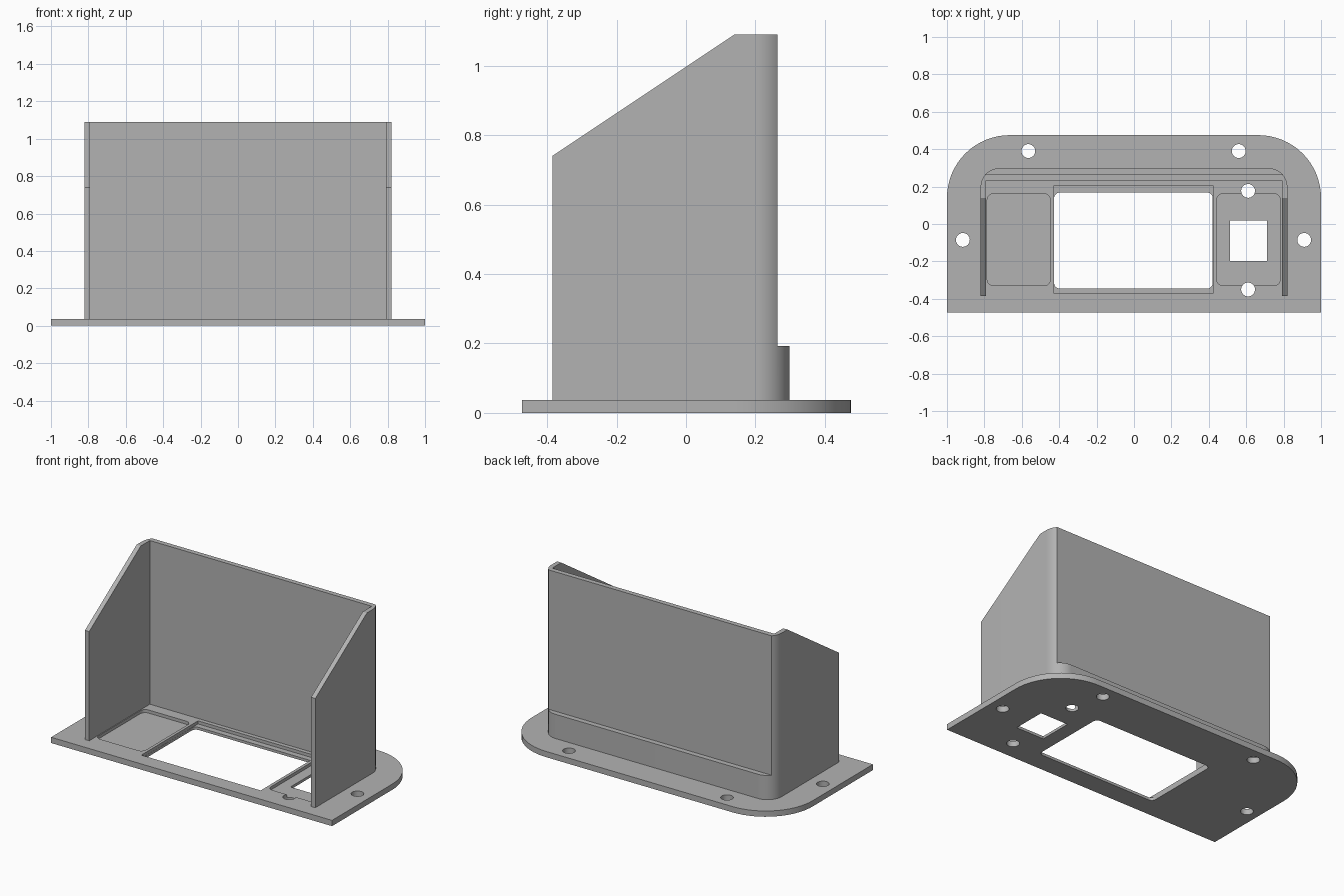
import bpy, bmesh, math
from mathutils import Vector

cube = bpy.data.objects.get("Cube")
if cube:
    bpy.data.objects.remove(cube, do_unlink=True)

grey = bpy.data.materials.new("light_grey")
grey.use_nodes = True
COLOUR = (0.45, 0.45, 0.45, 1)
grey.diffuse_color = COLOUR
grey.node_tree.nodes["Principled BSDF"].inputs["Base Color"].default_value = COLOUR


def rounded(corners, steps=16):
    """Outline from (x, y, radius) corners, right-angled where rounded."""
    out = []
    for i, (x, y, r) in enumerate(corners):
        p = Vector((x, y))
        if r == 0:
            out.append(p)
            continue
        a = (Vector(corners[i - 1][:2]) - p).normalized() * r
        b = (Vector(corners[(i + 1) % len(corners)][:2]) - p).normalized() * r
        for k in range(steps + 1):
            t = k / steps * math.pi / 2
            out.append(p + a * (1 - math.sin(t)) + b * (1 - math.cos(t)))
    return out


def rect(x0, x1, y0, y1, front=0, back=0):
    return rounded([(x0, y0, front), (x1, y0, front), (x1, y1, back), (x0, y1, back)])


def circle(x, y, r, n=32):
    return [Vector((x + r * math.cos(k * math.tau / n), y + r * math.sin(k * math.tau / n)))
            for k in range(n)]


def prism(name, outline, lo, hi, sideways=False):
    """Extrude an outline along z, or a (y, z) outline along x."""
    bm = bmesh.new()
    place = (lambda p: (lo, p.x, p.y)) if sideways else (lambda p: (p.x, p.y, lo))
    face = bm.faces.new([bm.verts.new(place(p)) for p in outline])
    top = bmesh.ops.extrude_face_region(bm, geom=[face])["geom"]
    shift = (hi - lo, 0, 0) if sideways else (0, 0, hi - lo)
    bmesh.ops.translate(bm, vec=shift, verts=[v for v in top if isinstance(v, bmesh.types.BMVert)])
    bmesh.ops.recalc_face_normals(bm, faces=bm.faces)
    mesh = bpy.data.meshes.new(name)
    bm.to_mesh(mesh)
    bm.free()
    mesh.materials.append(grey)
    obj = bpy.data.objects.new(name, mesh)
    bpy.context.collection.objects.link(obj)
    return obj


def activate(obj):
    bpy.ops.object.select_all(action="DESELECT")
    obj.select_set(True)
    bpy.context.view_layer.objects.active = obj


def cut(obj, cutter):
    cutter.hide_render = True
    mod = obj.modifiers.new("cut", "BOOLEAN")
    mod.operation, mod.solver, mod.object = "DIFFERENCE", "EXACT", cutter
    activate(obj)
    bpy.ops.object.modifier_apply(modifier=mod.name)
    bpy.data.objects.remove(cutter, do_unlink=True)


THICK, FLOOR, TOP = 0.037, 0.017, 1.09

# Base plate with large rounded back corners
base = prism("base_plate", rect(-1, 1, -0.472, 0.475, back=0.335), 0, THICK)

# Shallow pockets: left tray, window rebate, right tray
for outline in (rect(-0.785, -0.447, -0.33, 0.162, 0.035, 0.035),
                rect(-0.428, 0.422, -0.372, 0.205),
                rect(0.442, 0.782, -0.33, 0.162, 0.035, 0.035)):
    cut(base, prism("pocket_cutter", outline, FLOOR, 0.1))

# Through openings: window, square socket and screw holes
holes = [rect(-0.427, 0.421, -0.345, 0.168, 0.03, 0.03), rect(0.512, 0.71, -0.198, 0.018)]
holes += [circle(x, y, 0.037) for x, y in ((-0.565, 0.39), (0.56, 0.39), (-0.915, -0.085),
                                           (0.91, -0.085), (0.61, 0.177), (0.61, -0.35))]
for outline in holes:
    cut(base, prism("hole_cutter", outline, -0.1, 0.1))

# U-shaped hood wall, rounded outside and square inside
hood = prism("hood_wall", rounded([
    (-0.82, -0.385, 0), (-0.79, -0.385, 0), (-0.79, 0.232, 0), (0.79, 0.232, 0),
    (0.79, -0.385, 0), (0.82, -0.385, 0), (0.82, 0.298, 0.1), (-0.82, 0.298, 0.1)]), THICK, TOP)

# Sloping side tops and the flat back above the low ledge
slope = [Vector(p) for p in ((-0.385, 0.74), (0.14, TOP), (0.14, 1.3), (-0.6, 1.3), (-0.6, 0.5967))]
cut(hood, prism("slope_cutter", slope, -1, 1, sideways=True))
cut(hood, prism("back_cutter", rect(-1, 1, 0.264, 0.5), 0.193, 1.3))

for obj in (base, hood):
    activate(obj)
    bpy.ops.object.shade_smooth_by_angle(angle=math.radians(30))
